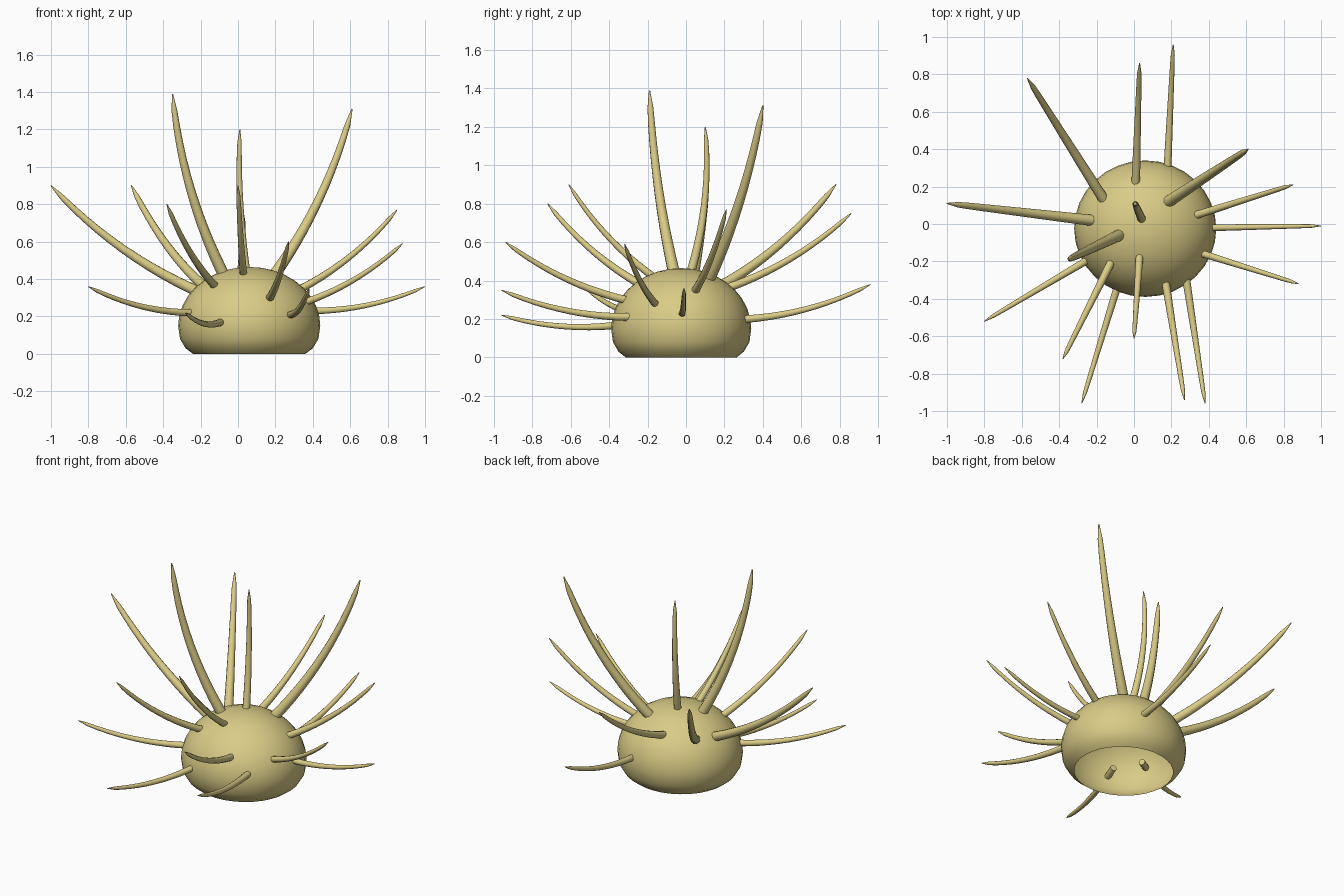
import bpy, bmesh, math
from mathutils import Vector

if "Cube" in bpy.data.objects:
    bpy.data.objects.remove(bpy.data.objects["Cube"], do_unlink=True)

straw = bpy.data.materials.new("straw_yellow")
straw.use_nodes = True
color = (0.70, 0.60, 0.24, 1)
straw.diffuse_color = color
straw.node_tree.nodes["Principled BSDF"].inputs["Base Color"].default_value = color


def finish(name, bm):
    mesh = bpy.data.meshes.new(name)
    bm.to_mesh(mesh)
    bm.free()
    mesh.materials.append(straw)
    obj = bpy.data.objects.new(name, mesh)
    bpy.context.collection.objects.link(obj)
    bpy.ops.object.select_all(action="DESELECT")
    obj.select_set(True)
    bpy.context.view_layer.objects.active = obj
    bpy.ops.object.shade_smooth_by_angle(angle=math.radians(50))
    return obj


def loft(bm, rings):
    for a, b in zip(rings, rings[1:]):
        n = len(a)
        for i in range(n):
            j = (i + 1) % n
            bm.faces.new((a[i], a[j], b[j], b[i]))


# Hollow dome shell, open underneath
CENTER = Vector((0.06, -0.025, 0))
SIDES = 32
profile = [(0.30, 0), (0.34, 0.03), (0.37, 0.08), (0.38, 0.15)]
for k in range(1, 9):
    t = math.radians(90) * k / 9
    profile.append((0.38 * math.cos(t), 0.15 + 0.315 * math.sin(t)))
bm = bmesh.new()
rings = []
for r, z in profile:
    ring = []
    for i in range(SIDES):
        a = math.tau * i / SIDES
        ring.append(bm.verts.new(CENTER + Vector((r * math.cos(a), 0.96 * r * math.sin(a), z))))
    rings.append(ring)
loft(bm, rings)
top = bm.verts.new(CENTER + Vector((0, 0, 0.465)))
for i in range(SIDES):
    bm.faces.new((rings[-1][i], rings[-1][(i + 1) % SIDES], top))
finish("dome_body", bm)


# Curved tapering spine, rooted just inside the shell
def spine(name, base, tip, sides=10, steps=12):
    base, tip = Vector(base), Vector(tip)
    chord = tip - base
    length = chord.length
    side = chord.cross(Vector((0, 0, 1))).normalized()
    sag = side.cross(chord).normalized() * -0.05 * length
    bm = bmesh.new()
    rings = []
    start = -0.07 / length
    for k in range(steps + 1):
        t = start + (1 - start) * k / steps
        p = base + chord * t + sag * 4 * t * (1 - t)
        tangent = (chord + sag * 4 * (1 - 2 * t)).normalized()
        up = side.cross(tangent)
        r = 0.031 * length * (1 - 0.5 * max(t, 0))
        if t > 0.9:
            r *= 1 - 0.8 * (t - 0.9) / 0.1
        ring = []
        for i in range(sides):
            a = math.tau * i / sides
            ring.append(bm.verts.new(p + (side * math.cos(a) + up * math.sin(a)) * r))
        rings.append(ring)
    loft(bm, rings)
    bm.faces.new(rings[0][::-1])
    bm.faces.new(rings[-1])
    bmesh.ops.recalc_face_normals(bm, faces=bm.faces)
    return finish(name, bm)


# Root and tip of every spine
spines = [
    ((-0.23, 0.02, 0.34), (-1.0, 0.11, 0.90)),
    ((-0.08, -0.06, 0.43), (-0.35, -0.19, 1.39)),
    ((0.20, 0.13, 0.43), (0.61, 0.40, 1.31)),
    ((0.04, 0.03, 0.46), (0.01, 0.10, 1.20)),
    ((-0.18, 0.16, 0.36), (-0.57, 0.78, 0.90)),
    ((0.01, 0.24, 0.37), (0.03, 0.86, 0.75)),
    ((0.18, 0.32, 0.20), (0.21, 0.96, 0.38)),
    ((0.34, 0.05, 0.35), (0.85, 0.21, 0.77)),
    ((0.42, -0.02, 0.23), (1.0, -0.01, 0.36)),
    ((0.37, -0.16, 0.28), (0.88, -0.32, 0.59)),
    ((0.28, -0.30, 0.21), (0.38, -0.96, 0.35)),
    ((0.17, -0.32, 0.30), (0.27, -0.94, 0.60)),
    ((0.03, -0.17, 0.42), (0.0, -0.61, 0.90)),
    ((-0.09, -0.34, 0.17), (-0.28, -0.96, 0.22)),
    ((-0.13, -0.22, 0.37), (-0.38, -0.72, 0.80)),
    ((-0.26, -0.20, 0.22), (-0.80, -0.52, 0.36)),
]
for n, (base, tip) in enumerate(spines, 1):
    spine(f"spine_{n:02d}", base, tip)
